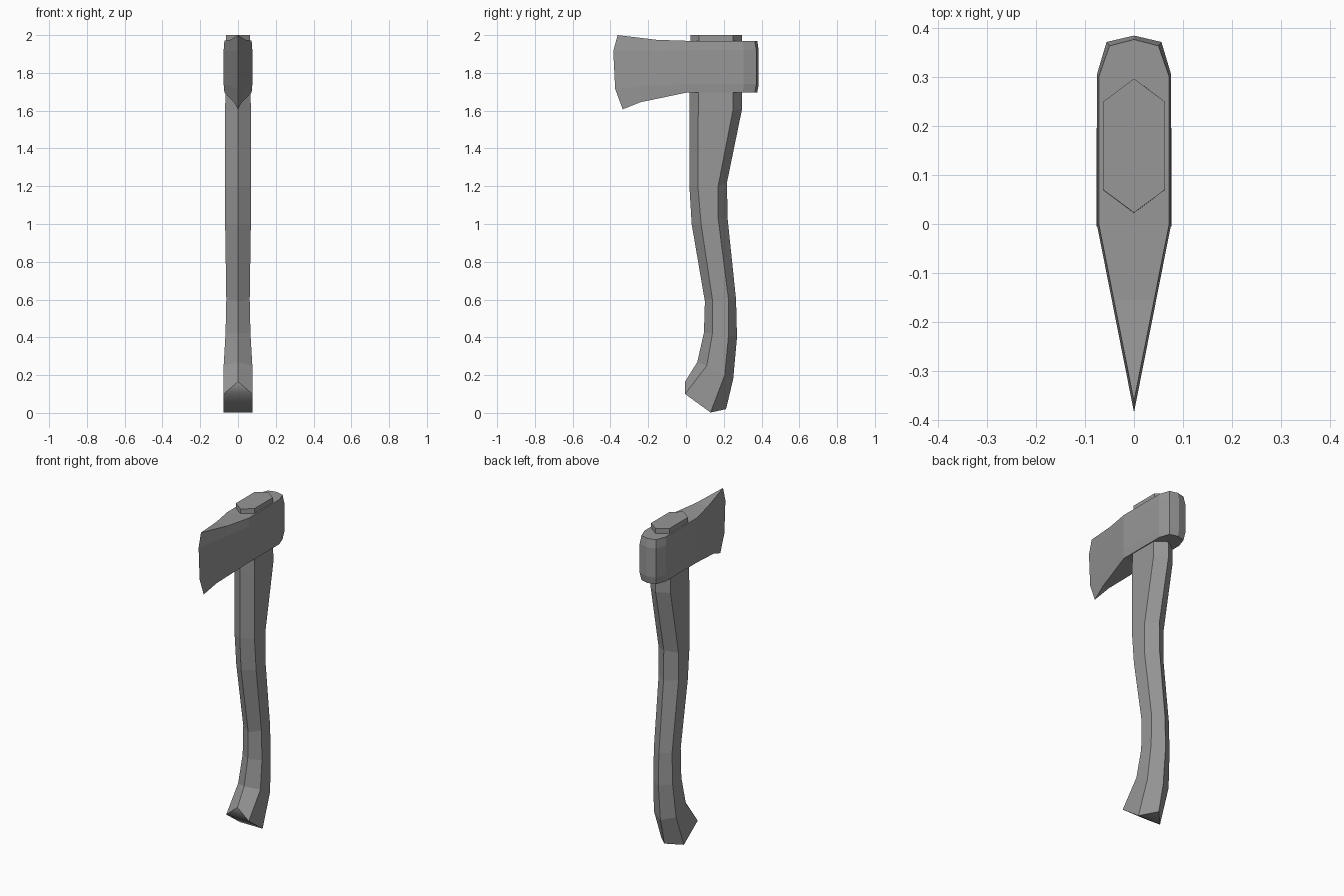
import bpy, bmesh

if "Cube" in bpy.data.objects:
    bpy.data.objects.remove(bpy.data.objects["Cube"])

dark_grey = bpy.data.materials.new("dark_grey")
dark_grey.diffuse_color = (.31, .31, .31, 1)
dark_grey.use_nodes = True
dark_grey.node_tree.nodes["Principled BSDF"].inputs["Base Color"].default_value = dark_grey.diffuse_color


def loft(name, halves, smooth_base=False):
    """Skin mirrored half-sections (first and last point on x = 0) and cap both ends in strips."""
    bm = bmesh.new()
    rings = []
    for half in halves:
        left = [(-x, y, z) for x, y, z in half[-2:0:-1]]
        rings.append([bm.verts.new(p) for p in half + left])
    n = len(rings[0])
    for a, b in zip(rings, rings[1:]):
        for i in range(n):
            j = (i + 1) % n
            bm.faces.new((a[i], a[j], b[j], b[i]))
    for r in (rings[0], rings[-1]):
        for i in range(n // 2):
            strip = [r[i], r[i + 1], r[-i - 1], r[-i % n]]
            face = bm.faces.new(list(dict.fromkeys(strip)))
            face.smooth = smooth_base and r is rings[0]
    # A smooth base keeps a hard rim
    for e in bm.edges:
        e.smooth = all(f.smooth for f in e.link_faces)
    bmesh.ops.recalc_face_normals(bm, faces=bm.faces)
    mesh = bpy.data.meshes.new(name)
    bm.to_mesh(mesh)
    bm.free()
    mesh.materials.append(dark_grey)
    obj = bpy.data.objects.new(name, mesh)
    bpy.context.collection.objects.link(obj)
    return obj


# Handle: hexagonal sections; half width, then (y, z) of front ridge, two side edges, back ridge
handle_sections = [
    (.077, (-.005, .165), (-.005, .10), (.13, .002), (.212, .02)),
    (.076, (.06, .27), (.11, .25), (.205, .20), (.25, .18)),
    (.066, (.095, .425), (.14, .42), (.225, .41), (.27, .40)),
    (.062, (.10, .59), (.14, .60), (.225, .60), (.265, .60)),
    (.068, (.03, 1.0), (.08, 1.0), (.17, 1.03), (.22, 1.03)),
    (.068, (.018, 1.2), (.063, 1.2), (.17, 1.2), (.217, 1.22)),
    (.068, (.018, 1.6), (.065, 1.6), (.248, 1.6), (.297, 1.61)),
    (.063, (.023, 2.0), (.07, 2.0), (.25, 2.0), (.297, 2.0)),
]
loft("handle", [[(0, *f), (w, *sf), (w, *sb), (0, *b)]
                for w, f, sf, sb, b in handle_sections], smooth_base=True)

# Axe head: body height and inset, blade edge (y, z), blade middle (y, z)
head_levels = [
    (1.695, .004, (-.335, 1.607), (-.24, 1.645)),
    (1.74, 0, (-.375, 1.715), (-.23, 1.73)),
    (1.92, 0, (-.385, 1.915), (-.18, 1.915)),
    (1.97, .004, (-.362, 2.0), (-.155, 1.975)),
]
head = []
for z, inset, edge, mid in head_levels:
    w = .076 - inset
    head.append([
        (0, *edge),
        (w * (1 - mid[0] / edge[0]), *mid),
        (w, 0, z),
        (w, .305 - inset, z),
        (.056 - 1.5 * inset, .372 - 2 * inset, z),
        (0, .385 - 2 * inset, z),
    ])
loft("axe_head", head)
